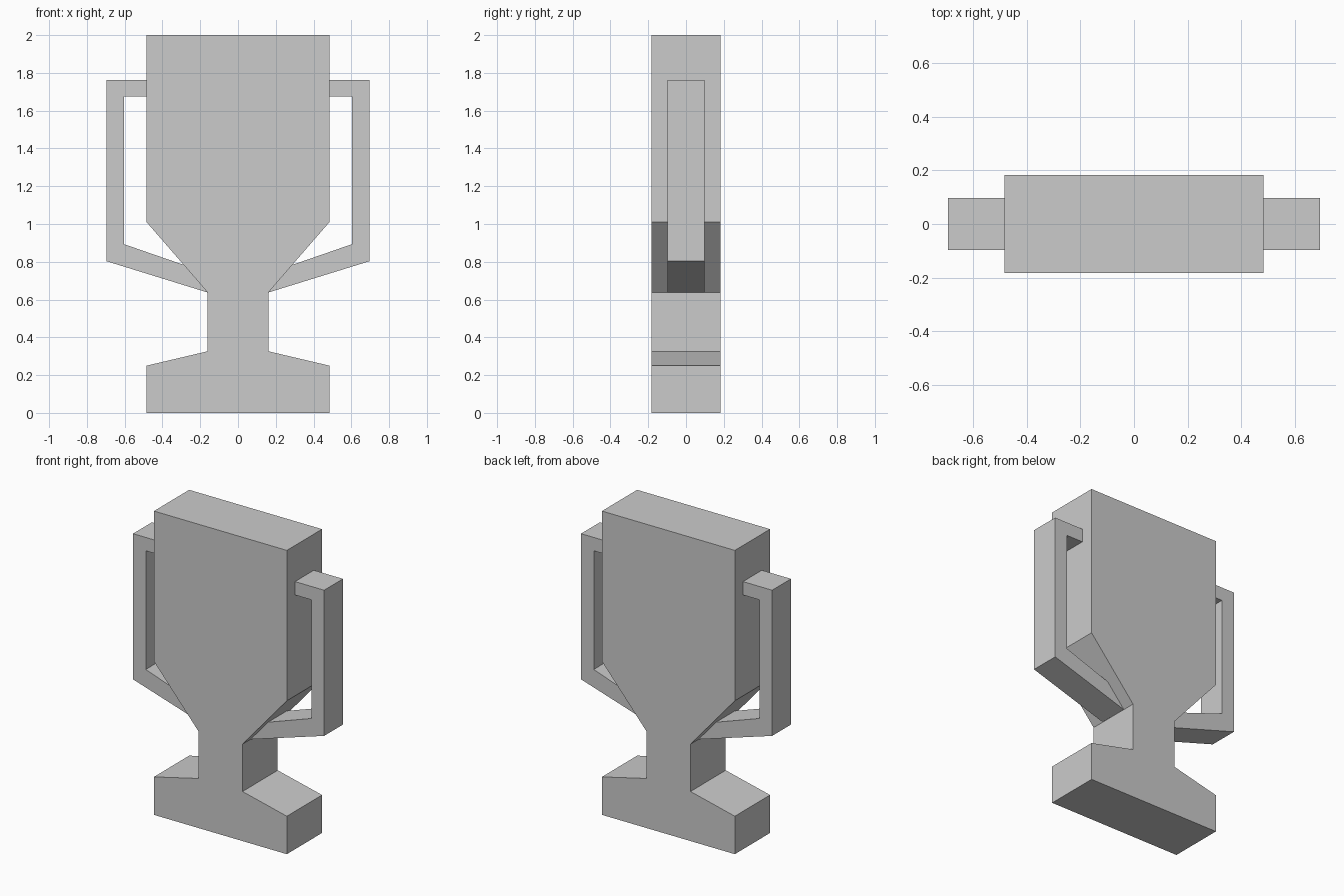
import bpy
import bmesh

if "Cube" in bpy.data.objects:
    bpy.data.objects.remove(bpy.data.objects["Cube"])


def extrude_profile(name, points, half_depth):
    """Closed x-z outline extruded symmetrically along y."""
    bm = bmesh.new()
    face = bm.faces.new([bm.verts.new((x, -half_depth, z)) for x, z in points])
    result = bmesh.ops.extrude_face_region(bm, geom=[face])
    verts = [g for g in result["geom"] if isinstance(g, bmesh.types.BMVert)]
    bmesh.ops.translate(bm, verts=verts, vec=(0, 2 * half_depth, 0))
    bmesh.ops.recalc_face_normals(bm, faces=bm.faces[:])
    mesh = bpy.data.meshes.new(name)
    bm.to_mesh(mesh)
    bm.free()
    obj = bpy.data.objects.new(name, mesh)
    bpy.context.collection.objects.link(obj)
    return obj


# Cup, stem and base: one flat silhouette, mirrored across x
half = [(0.484, 0), (0.484, 0.25), (0.161, 0.326), (0.161, 0.638),
        (0.484, 1.01), (0.484, 2.0)]
outline = half + [(-x, z) for x, z in reversed(half)]
extrude_profile("trophy_body", outline, 0.183)

# Handles: thinner bent bars with their ends sunk slightly into the body
handle = [(0.46, 1.762), (0.696, 1.762), (0.696, 0.803), (0.163, 0.638),
          (0.15, 0.645), (0.15, 0.736), (0.603, 0.893), (0.603, 1.674),
          (0.46, 1.674)]
for side, sign in (("right", 1), ("left", -1)):
    extrude_profile(side + "_handle", [(sign * x, z) for x, z in handle], 0.098)
